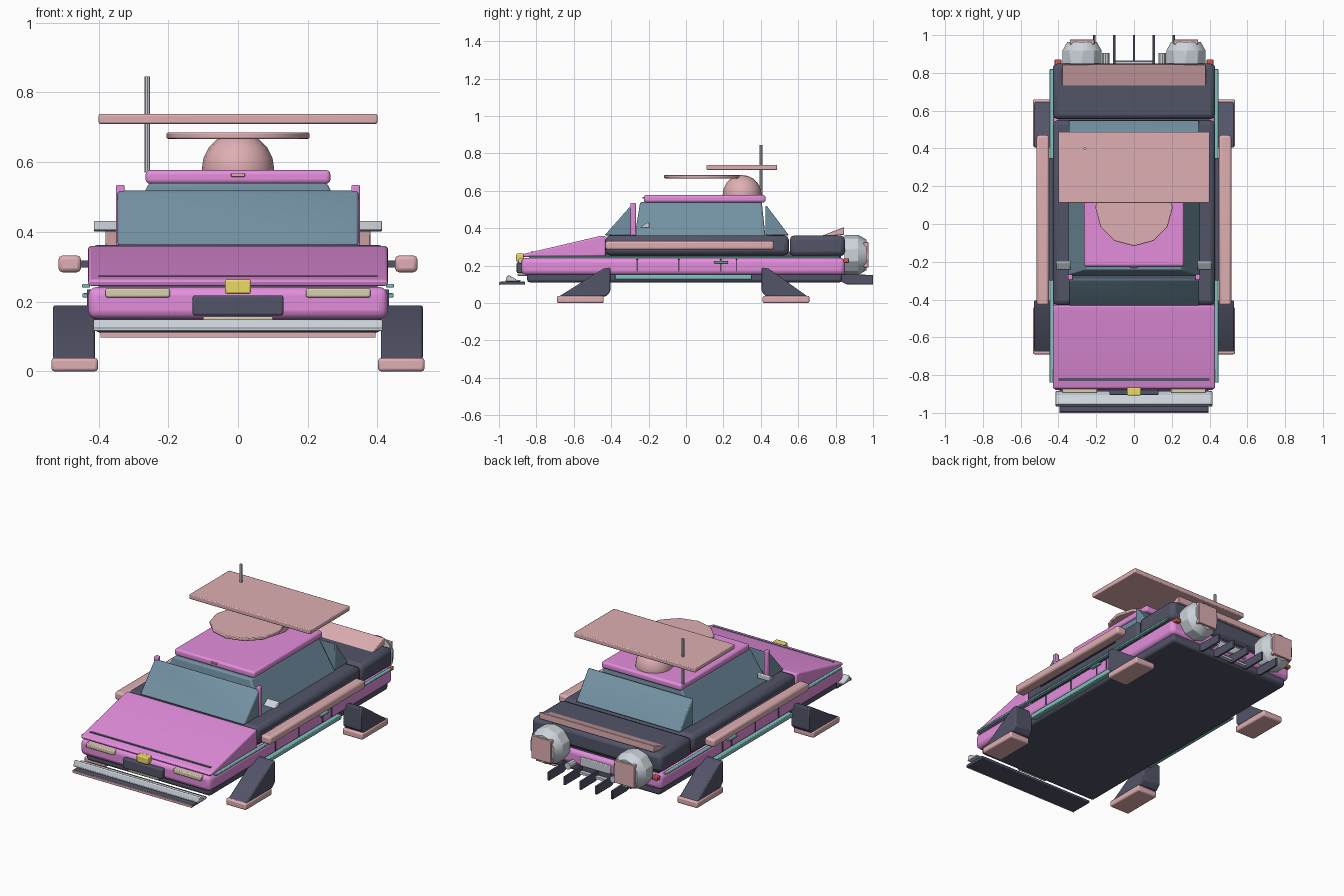
import bpy, bmesh
from math import radians
from mathutils import Matrix

if "Cube" in bpy.data.objects:
    bpy.data.objects.remove(bpy.data.objects["Cube"])


def mat(name, r, g, b):
    m = bpy.data.materials.new(name)
    m.diffuse_color = (r, g, b, 1)
    m.use_nodes = True
    m.node_tree.nodes["Principled BSDF"].inputs["Base Color"].default_value = m.diffuse_color
    return m


PINK = mat("pink", 0.77, 0.27, 0.72)
SALMON = mat("salmon", 0.74, 0.43, 0.45)
DARK = mat("dark", 0.085, 0.09, 0.14)
GLASS = mat("glass", 0.17, 0.28, 0.36)
TEAL = mat("teal", 0.22, 0.55, 0.52)
SILVER = mat("silver", 0.6, 0.65, 0.7)
CREAM = mat("cream", 0.68, 0.63, 0.42)
YELLOW = mat("yellow", 0.85, 0.7, 0.13)
RED = mat("red", 0.6, 0.1, 0.08)


def finish(bm, name, m, bevel=0.0, segs=2, smooth=True):
    bmesh.ops.recalc_face_normals(bm, faces=bm.faces[:])
    me = bpy.data.meshes.new(name)
    bm.to_mesh(me)
    bm.free()
    me.materials.append(m)
    ob = bpy.data.objects.new(name, me)
    bpy.context.collection.objects.link(ob)
    if bevel:
        b = ob.modifiers.new("bevel", 'BEVEL')
        b.width, b.segments, b.limit_method = bevel, segs, 'ANGLE'
    if smooth:
        bpy.ops.object.select_all(action='DESELECT')
        ob.select_set(True)
        bpy.context.view_layer.objects.active = ob
        bpy.ops.object.shade_smooth_by_angle(angle=radians(35))
    return ob


def box(name, m, x, y, z, bevel=0.005, segs=2, top=1.0):
    """Box from (min, max) ranges; top scales the upper x extents."""
    bm = bmesh.new()
    bmesh.ops.create_cube(bm, size=1)
    for v in bm.verts:
        s = top if v.co.z > 0 else 1
        v.co = ((x[0] + x[1]) / 2 + v.co.x * (x[1] - x[0]) * s,
                (y[0] + y[1]) / 2 + v.co.y * (y[1] - y[0]),
                (z[0] + z[1]) / 2 + v.co.z * (z[1] - z[0]))
    return finish(bm, name, m, bevel, segs)


def prism(name, m, x, profile, bevel=0.005, segs=2):
    """Extrude a (y, z) profile along x."""
    bm = bmesh.new()
    a = [bm.verts.new((x[0], *p)) for p in profile]
    b = [bm.verts.new((x[1], *p)) for p in profile]
    bm.faces.new(a)
    bm.faces.new(b)
    for i in range(len(a)):
        j = (i + 1) % len(a)
        bm.faces.new((a[i], a[j], b[j], b[i]))
    return finish(bm, name, m, bevel, segs)


def cyl(name, m, r1, r2, depth, loc, sides, axis='Z', bevel=0.0):
    bm = bmesh.new()
    bmesh.ops.create_cone(bm, cap_ends=True, segments=sides, radius1=r1, radius2=r2, depth=depth)
    rot = Matrix.Rotation(radians(-90), 4, 'X') if axis == 'Y' else Matrix()
    bm.transform(Matrix.Translation(loc) @ rot)
    return finish(bm, name, m, bevel, 2)


def sx(s, a, b):
    return tuple(sorted((s * a, s * b)))


# Main hull
box("chassis", DARK, (-.41, .41), (-.85, .835), (.11, .17), .015)
box("lower_body", PINK, (-.43, .43), (-.88, .85), (.15, .242), .025, 3)
box("body_seam", DARK, (-.40, .40), (-.83, .83), (.235, .275), 0)
prism("hood", PINK, (-.43, .43),
      [(-.875, .245), (-.43, .25), (-.43, .36), (-.465, .357), (-.87, .262)], .012, 3)
box("middle_body", DARK, (-.43, .43), (-.43, .55), (.255, .362), .025, 2)
box("rear_deck", DARK, (-.43, .43), (.555, .85), (.25, .362), .025, 2)
prism("rear_spoiler", SALMON, (-.38, .38),
      [(.715, .355), (.845, .365), (.845, .405), (.835, .402)], .003)

# Cabin
prism("windscreen", GLASS, (-.345, .345),
      [(-.435, .362), (-.285, .362), (-.285, .52), (-.3, .515)], .006)
prism("rear_window", GLASS, (-.345, .345),
      [(.55, .362), (.425, .362), (.425, .52), (.435, .515)], .006)
bm = bmesh.new()
bmesh.ops.create_cube(bm, size=1)
for v in bm.verts:
    up = v.co.z > 0
    v.co = (v.co.x * (.51 if up else .70),
            (.075 if not up else .08) + v.co.y * (.70 if not up else .65),
            .54 if up else .355)
finish(bm, "cabin", GLASS, .008, 2)
box("roof", PINK, (-.265, .265), (-.225, .425), (.538, .577), .012, 3)
box("roof_marker", SALMON, (-.02, .02), (-.232, -.22), (.558, .568), .002)

# Roof dome, disc, wing and antenna
bm = bmesh.new()
bmesh.ops.create_uvsphere(bm, u_segments=16, v_segments=10, radius=.104)
bmesh.ops.bisect_plane(bm, geom=bm.verts[:] + bm.edges[:] + bm.faces[:], plane_co=(0, 0, -.01),
                       plane_no=(0, 0, 1), clear_inner=True)
bm.transform(Matrix.Translation((0, .3, .58)))
finish(bm, "roof_dome", SALMON)
cyl("roof_disc", SALMON, .205, .205, .018, (0, .088, .676), 12, bevel=.004)
box("roof_wing", SALMON, (-.4, .4), (.11, .487), (.71, .738), .005)
cyl("antenna", SILVER, .008, .008, .275, (-.26, .4, .7075), 8)

# Nose
box("front_bar", SILVER, (-.415, .415), (-.965, -.885), (.116, .124), .003)
prism("front_bumper", SILVER, (-.415, .415),
      [(-.965, .118), (-.895, .118), (-.945, .148), (-.955, .148)], .004)
box("front_splitter", DARK, (-.395, .395), (-.996, -.86), (.098, .114), .004)
box("splitter_edge", SALMON, (-.395, .395), (-1, -.994), (.097, .112), .001)
box("grille", DARK, (-.13, .13), (-.905, -.87), (.16, .218), .006)
box("front_strip", CREAM, (-.1, .1), (-.9, -.85), (.145, .157), .003)
box("nose_badge", YELLOW, (-.037, .037), (-.908, -.865), (.222, .264), .006)

# Tail
box("rear_plate", SILVER, (-.1, .1), (.84, .862), (.165, .215), .004)
box("fin_mount", SILVER, (-.1, .1), (.84, .865), (.115, .13), .002)
for i in range(5):
    x = (i - 2) * .105
    prism("diffuser_fin", DARK, (x - .006, x + .006),
          [(.83, .155), (.83, .115), (.86, .1), (1, .1), (1, .15)], .001, 1)

# Mirrored parts
for s in (-1, 1):
    box("headlight", CREAM, sx(s, .195, .38), (-.895, -.86), (.212, .238), .005)
    box("side_rail", SALMON, sx(s, .45, .515), (-.43, .47), (.284, .332), .012)
    box("rail_bracket", DARK, sx(s, .42, .46), (-.3, .35), (.298, .318), 0)
    box("upper_trim", TEAL, sx(s, .425, .447), (-.84, .82), (.24, .251), .003)
    box("lower_trim", TEAL, sx(s, .40, .44), (-.38, .35), (.125, .152), .004)
    box("door_pillar", PINK, sx(s, .325, .35), (-.297, -.268), (.36, .535), .005)
    prism("wing_mirror", SILVER, sx(s, .335, .413),
          [(-.245, .405), (-.195, .40), (-.195, .43), (-.205, .432)], .004)
    box("door_handle", TEAL, sx(s, .425, .446), (.15, .225), (.212, .224), .003)
    for y in (-.26, -.04, .185, .27):
        box("door_line", DARK, sx(s, .42, .433), (y - .004, y + .004), (.168, .235), 0)
    # Landing legs, front and rear
    for f, o in ((-1, -.03), (1, 0)):
        prism("landing_leg", DARK, sx(s, .41, .53),
              [(f * y + (o if y > .5 else 0), z) for y, z in
               ((.405, .19), (.44, .185), (.65, .035), (.43, .035), (.405, .06))], .006)
        yy = sorted((f * .41 + o, f * .66 + o))
        box("landing_foot", SALMON, sx(s, .402, .535), yy, (0, .038), .008)
    # Thrusters
    cyl("thruster", SILVER, .108, .108, .075, (s * .275, .885, .257), 10, 'Y', .004)
    cyl("thruster_nozzle", SILVER, .108, .082, .045, (s * .275, .942, .257), 10, 'Y')
    box("thruster_cap", SALMON, sx(s, .21, .34), (.95, .976), (.19, .325), .003)
    box("tail_light", RED, sx(s, .385, .42), (.84, .872), (.215, .238), .004)
    cyl("exhaust", SILVER, .02, .02, .07, (s * .15, .87, .165), 10, 'Y')
